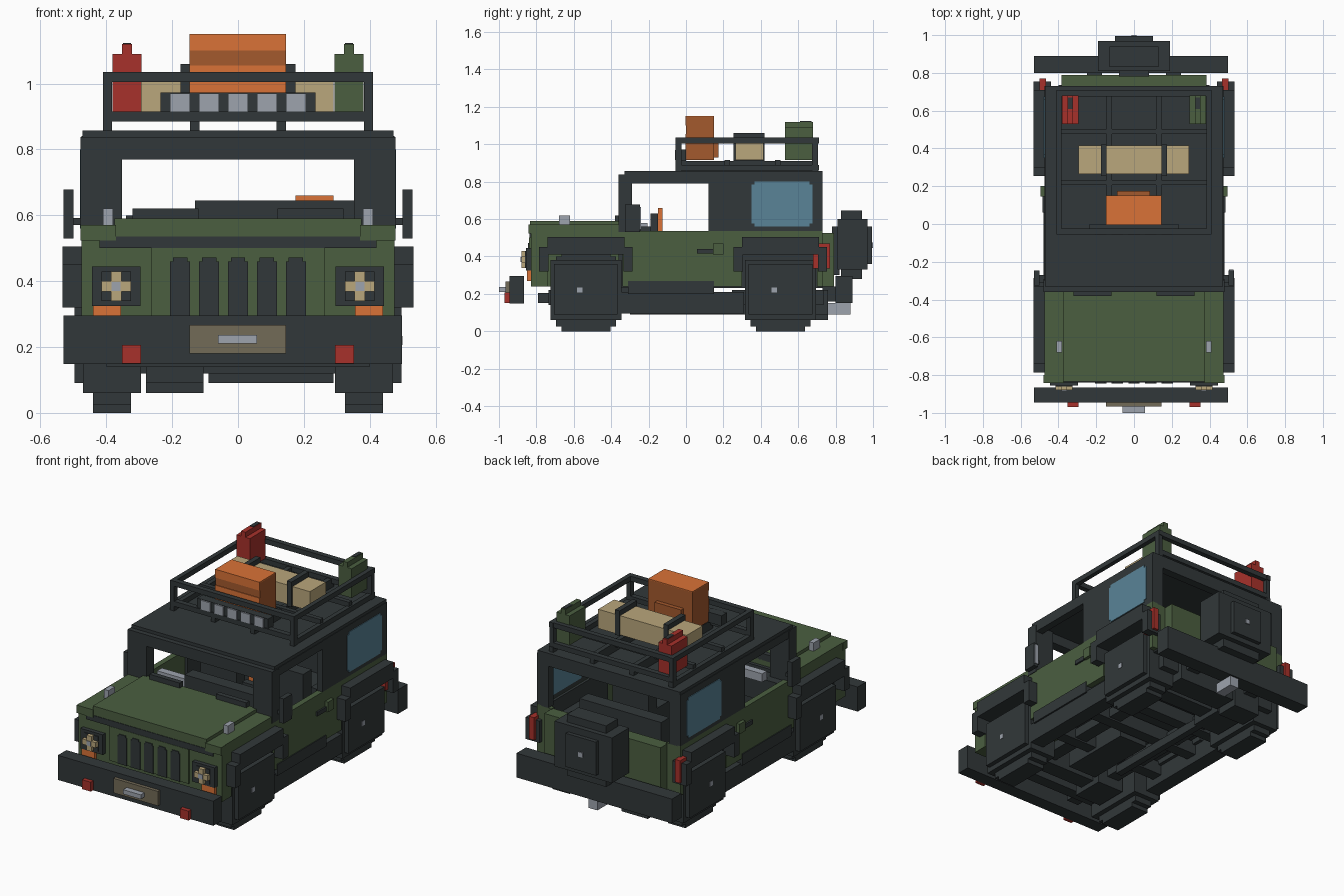
import bpy
import bmesh

cube = bpy.data.objects.get("Cube")
if cube:
    bpy.data.objects.remove(cube, do_unlink=True)


def material(name, *rgb):
    mat = bpy.data.materials.new(name)
    mat.use_nodes = True
    mat.diffuse_color = (*rgb, 1)
    shader = next(n for n in mat.node_tree.nodes if n.type == 'BSDF_PRINCIPLED')
    shader.inputs["Base Color"].default_value = (*rgb, 1)
    shader.inputs["Roughness"].default_value = .8
    return mat


dark = material("charcoal", .031, .039, .041)
green = material("olive green", .07, .113, .051)
tan = material("canvas tan", .49, .385, .2)
orange = material("orange", .7, .17, .038)
rust = material("dark orange", .37, .1, .026)
red = material("red", .39, .031, .024)
silver = material("silver", .34, .37, .42)
blue = material("window blue", .1, .23, .31)
khaki = material("dark khaki", .17, .145, .095)


def box(name, mat, x, y, z, mirror=False):
    """Axis-aligned block between limits, optionally mirrored across x."""
    bm = bmesh.new()
    bmesh.ops.create_cube(bm, size=1)
    for v in bm.verts:
        v.co = [lim[0] if c < 0 else lim[1] for c, lim in zip(v.co, (x, y, z))]
    mesh = bpy.data.meshes.new(name)
    bm.to_mesh(mesh)
    bm.free()
    mesh.materials.append(mat)
    obj = bpy.data.objects.new(name, mesh)
    bpy.context.collection.objects.link(obj)
    if mirror:
        obj.modifiers.new("Mirror", 'MIRROR').use_axis[0] = True
    return obj


def pair(name, mat, x, y, z):
    return box(name, mat, x, y, z, mirror=True)


def around(centre, half):
    return (centre - half, centre + half)


# Wheels: stacked blocks stepping out to a rounded tyre
def wheel(name, y):
    pair(name + "_tyre", dark, x=(.295, .47), y=around(y, .19), z=(.06, .38))
    pair(name + "_tread", dark, x=(.325, .44), y=around(y, .13), z=(0, .42))
    pair(name + "_shoulder", dark, x=(.325, .44), y=around(y, .16), z=(.025, .4))
    pair(name + "_disc", dark, x=(.47, .497), y=around(y, .17), z=(.09, .36))
    pair(name + "_hub", silver, x=(.49, .499), y=around(y - .033, .014), z=around(.22, .014))


# Fender flares: a raised arch with a drooping end at each side
def flare(name, y):
    pair(name + "_arch", dark, x=(.44, .533), y=around(y, .205), z=(.41, .505))
    for end, side in (("front", -1), ("rear", 1)):
        pair(f"{name}_{end}_end", dark, x=(.44, .533),
             y=around(y + side * .225, .025), z=(.32, .45))


for place, y in (("front", -.535), ("rear", .505)):
    wheel(place + "_wheel", y)
    flare(place + "_flare", y)
    box(place + "_axle", dark, x=(-.3, .3), y=around(y, .05), z=(.12, .25))
    box(place + "_differential", dark, x=(-.28, -.105), y=around(y, .1), z=(.09, .26))

# Chassis
pair("frame_rail", dark, x=(.17, .25), y=(-.79, .75), z=(.15, .205))
pair("sill", dark, x=(.38, .47), y=(-.35, .31), z=(.095, .21))
pair("sill_upper", dark, x=(.36, .48), y=(-.31, .15), z=(.2, .268))
for i, y in enumerate((-.7, -.25, .05, .28, .7)):
    box(f"cross_member_{i}", dark, x=(-.4, .4), y=around(y, .035), z=(.14, .22))
box("gearbox", dark, x=(-.09, .1), y=(-.45, 0), z=(.12, .24))
box("fuel_tank", dark, x=(-.09, .29), y=(.62, .76), z=(.09, .22))
box("exhaust_pipe", dark, x=(-.16, -.12), y=(-.3, .7), z=(.09, .14))
box("muffler", dark, x=(-.28, -.105), y=(.62, .76), z=(.06, .2))
box("floor", dark, x=(-.44, .44), y=(-.35, .73), z=(.23, .26))

# Lower body
pair("door_panel", green, x=(.44, .475), y=(-.34, .3), z=(.24, .53))
pair("upper_side", green, x=(.44, .475), y=(-.83, .73), z=(.42, .535))
pair("rear_corner", green, x=(.38, .475), y=(.7, .73), z=(.24, .53))
pair("inner_arch", dark, x=(.28, .44), y=(.3, .7), z=(.4, .44))
pair("inner_arch_wall", dark, x=(.27, .29), y=(.3, .7), z=(.25, .44))
pair("cargo_lining", dark, x=(.425, .441), y=(.13, .7), z=(.26, .532))
pair("door_handle", dark, x=(.475, .485), y=(.06, .15), z=(.415, .44))
pair("handle_mount", green, x=(.475, .495), y=(.145, .2), z=(.41, .47))
box("tailgate", green, x=(-.385, .385), y=(.71, .79), z=(.24, .525))

# Engine bay and bonnet
box("engine_bay", green, x=(-.28, .28), y=(-.82, -.34), z=(.24, .54))
box("firewall", dark, x=(-.44, .44), y=(-.36, -.33), z=(.24, .55))
pair("fender", green, x=(.28, .475), y=(-.83, -.35), z=(.42, .57))
pair("fender_lip", green, x=(.37, .478), y=(-.842, -.8), z=(.523, .57))
box("bonnet", green, x=(-.375, .375), y=(-.835, -.35), z=(.535, .59))
box("bonnet_gap", dark, x=(-.42, .42), y=(-.838, -.8), z=(.5, .535))
pair("fender_marker", silver, x=(.38, .41), y=(-.68, -.62), z=(.57, .62))
pair("wiper", dark, x=(.12, .32), y=(-.38, -.35), z=(.58, .62))

# Grille
box("nose_panel", green, x=(-.475, .475), y=(-.83, -.74), z=(.24, .5))
box("grille", green, x=(-.262, .262), y=(-.84, -.83), z=(.295, .5))
for i in range(5):
    x = (i - 2) * .088
    box(f"grille_slot_{i}", dark, x=around(x, .03), y=(-.845, -.838), z=(.295, .46))
    box(f"grille_slot_tip_{i}", dark, x=around(x, .022), y=(-.845, -.838), z=(.46, .472))

# Headlights and indicators
lamp_x, lamp_z = .37, .384
pair("lamp_surround", dark, x=around(lamp_x, .074), y=(-.855, -.83), z=(.325, .445))
pair("lamp_ring", dark, x=around(lamp_x, .045), y=(-.86, -.85), z=around(lamp_z, .045))
pair("lamp_tall", tan, x=around(lamp_x, .016), y=(-.88, -.855), z=around(lamp_z, .045))
pair("lamp_wide", tan, x=around(lamp_x, .045), y=(-.88, -.855), z=around(lamp_z, .016))
pair("lamp_bulb", silver, x=around(lamp_x, .014), y=(-.884, -.88), z=around(lamp_z, .014))
pair("indicator", orange, x=(.355, .44), y=(-.85, -.83), z=(.27, .325))

# Bumpers
box("front_bumper", dark, x=(-.53, .498), y=(-.945, -.865), z=(.148, .295))
pair("tow_hook", red, x=(.295, .352), y=(-.97, -.94), z=(.15, .206))
box("winch_plate", khaki, x=(-.148, .145), y=(-.965, -.94), z=(.18, .267))
box("winch_hook", silver, x=(-.06, .057), y=(-1, -.96), z=(.21, .236))
box("rear_bumper", dark, x=(-.53, .498), y=(.8, .89), z=(.15, .295))
pair("rear_bracket", dark, x=(.17, .25), y=(.73, .81), z=(.16, .24))
box("tow_hitch", silver, x=(-.03, .03), y=(.76, .88), z=(.09, .15))
pair("tail_light", red, x=(.465, .5), y=(.68, .77), z=(.335, .47))

# Spare wheel
box("spare_tyre", dark, x=(-.19, .19), y=(.81, .97), z=(.33, .6))
box("spare_tread", dark, x=(-.13, .13), y=(.83, .94), z=(.28, .645))
box("spare_disc", dark, x=(-.1, .1), y=(.97, .994), z=(.36, .56))
box("spare_hub", silver, x=around(0, .014), y=(.994, 1), z=around(.46, .014))
box("spare_mount", dark, x=(-.08, .08), y=(.78, .82), z=(.3, .56))

# Cab
pair("windscreen_pillar", dark, x=(.352, .478), y=(-.36, -.29), z=(.53, .83))
box("windscreen_header", dark, x=(-.478, .478), y=(-.36, -.3), z=(.77, .838))
pair("door_rail", dark, x=(.43, .475), y=(-.35, .15), z=(.79, .838))
box("roof", dark, x=(-.472, .472), y=(-.33, .73), z=(.83, .857))
pair("quarter_panel", dark, x=(.44, .475), y=(.12, .73), z=(.53, .84))
pair("rear_pillar", dark, x=(.4, .47), y=(.68, .73), z=(.53, .84))
box("rear_header", dark, x=(-.47, .47), y=(.68, .73), z=(.78, .84))
for side, x in (("outer", (.472, .479)), ("inner", (.436, .442))):
    pair(f"{side}_window", blue, x=x, y=(.35, .675), z=(.575, .785))
    pair(f"{side}_window_centre", blue, x=x, y=(.365, .66), z=(.56, .8))
pair("mirror", dark, x=(.5, .53), y=(-.325, -.245), z=(.53, .678))
box("left_mirror_glass", silver, x=(.503, .527), y=(-.246, -.24), z=(.545, .665))
pair("mirror_arm", dark, x=(.47, .5), y=(-.31, -.27), z=(.57, .592))

# Interior
box("dashboard", dark, x=(-.44, .44), y=(-.33, -.24), z=(.4, .53))
box("instrument_cowl", dark, x=(-.13, .352), y=(-.32, -.24), z=(.53, .645))
box("grab_handle", silver, x=(-.36, -.14), y=(-.25, -.205), z=(.53, .58))
box("steering_column", dark, x=(.2, .26), y=(-.25, -.19), z=(.52, .56))
box("steering_wheel", dark, x=(.16, .3), y=(-.19, -.15), z=(.5, .63))
box("steering_pad", orange, x=(.175, .29), y=(-.15, -.125), z=(.53, .66))
pair("seat_base", dark, x=(.1, .34), y=(-.1, .16), z=(.26, .38))
pair("seat_back", dark, x=(.1, .34), y=(.13, .21), z=(.36, .6))
box("rear_bench", dark, x=(-.27, .27), y=(.35, .6), z=(.26, .4))
box("rear_bench_back", dark, x=(-.27, .27), y=(.54, .62), z=(.26, .58))

# Roof rack
deck, rim = (.885, .915), (1.005, 1.035)
for level, z in (("lower", (.86, .89)), ("upper", rim)):
    pair(f"rack_{level}_side", dark, x=(.383, .41), y=(-.055, .71), z=z)
for end, y in (("front", -.04), ("rear", .69)):
    for level, z in (("lower", deck), ("upper", rim)):
        box(f"rack_{level}_{end}", dark, x=(-.41, .41), y=around(y, .016), z=z)
    pair(f"rack_{end}_post", dark, x=(.383, .41), y=around(y, .016), z=(.85, 1.02))
pair("rack_runner", dark, x=(.117, .145), y=(-.05, .7), z=(.85, .91))
for i, y in enumerate((.22, .49)):
    box(f"rack_slat_{i}", dark, x=(-.4, .4), y=around(y, .014), z=deck)

# Light bar
box("light_bar", dark, x=(-.235, .235), y=(-.05, 0), z=(.91, .972))
for i in range(5):
    box(f"spot_light_{i}", silver, x=around((i - 2) * .088, .031),
        y=(-.058, -.05), z=(.915, .97))

# Luggage
for name, mat, x in (("red_can", red, -.337), ("green_can", green, .337)):
    box(name, mat, x=around(x, .044), y=(.53, .68), z=(.915, 1.09))
    box(name + "_grip", mat, x=around(x, .015), y=(.53, .68), z=(1.09, 1.12))
    box(name + "_cap", dark, x=around(x, .012), y=(.61, .67), z=(1.1, 1.123))
box("canvas_roll", tan, x=(-.295, .29), y=(.265, .415), z=(.915, 1.03))
pair("luggage_strap", dark, x=(.145, .175), y=(.255, .42), z=(.91, 1.06))
box("case", rust, x=(-.148, .145), y=(0, .15), z=(.915, 1.145))
box("case_lid", orange, x=(-.148, .145), y=(-.004, .15), z=(1.143, 1.15))
for level, z in (("lower", (.915, 1.055)), ("upper", (1.1, 1.145))):
    box(f"case_{level}_front", orange, x=(-.148, .145), y=(-.004, .002), z=z)
box("case_pocket", rust, x=(-.09, .085), y=(.15, .175), z=(.93, 1.035))
